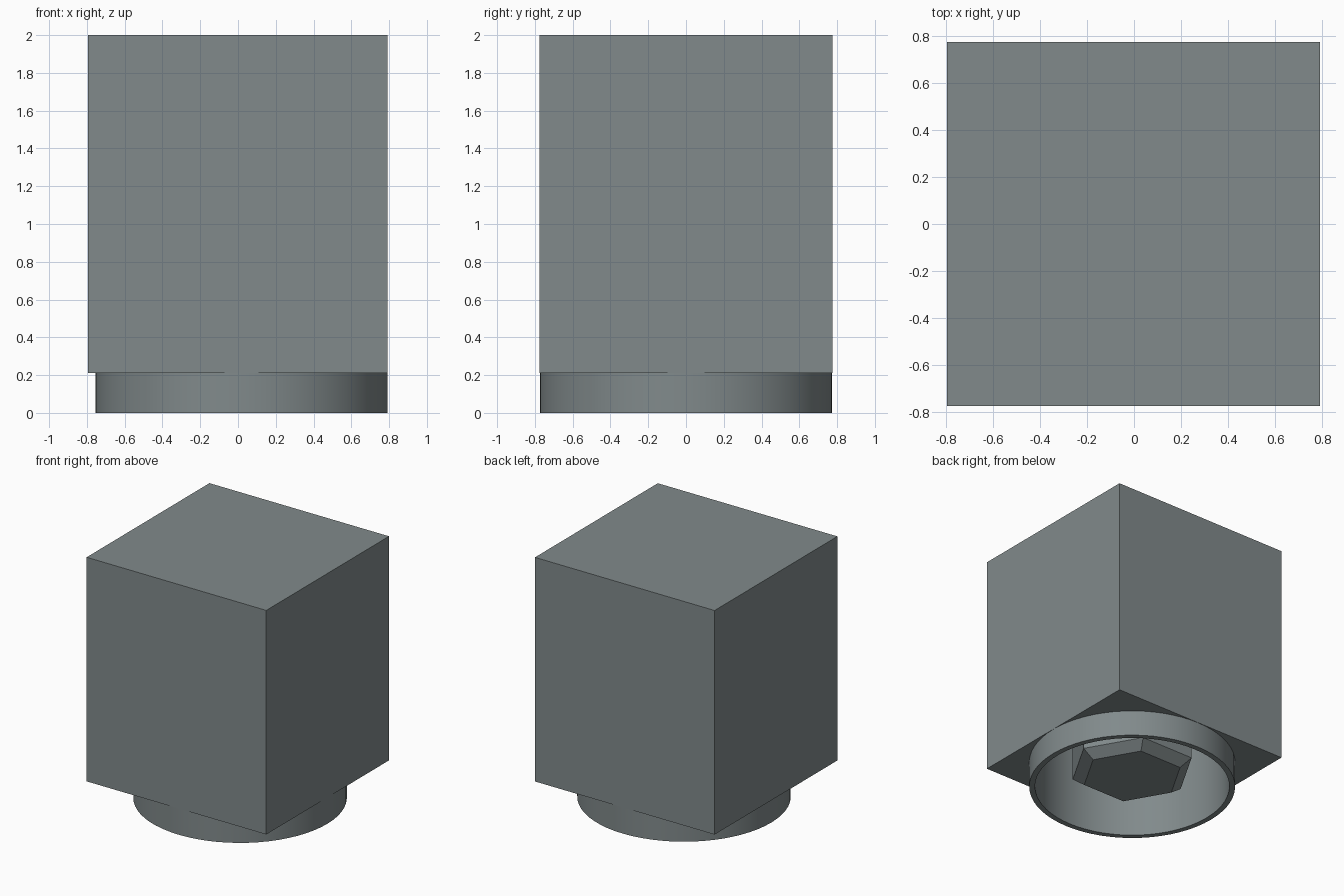
import bpy
import bmesh
import math
from mathutils import Matrix, Vector

if "Cube" in bpy.data.objects:
    bpy.data.objects.remove(bpy.data.objects["Cube"])

CX = 0.018          # axis of the round opening
SEG = 64

grey = bpy.data.materials.new("slate_grey")
grey.diffuse_color = (0.22, 0.255, 0.26, 1.0)
grey.use_nodes = True
grey.node_tree.nodes["Principled BSDF"].inputs["Base Color"].default_value = grey.diffuse_color


def finish(name, bm):
    bmesh.ops.recalc_face_normals(bm, faces=bm.faces[:])
    mesh = bpy.data.meshes.new(name)
    bm.to_mesh(mesh)
    bm.free()
    mesh.materials.append(grey)
    ob = bpy.data.objects.new(name, mesh)
    bpy.context.collection.objects.link(ob)
    return ob


def smooth(ob):
    bpy.ops.object.select_all(action='DESELECT')
    ob.select_set(True)
    bpy.context.view_layer.objects.active = ob
    bpy.ops.object.shade_smooth_by_angle(angle=math.radians(30))


def lathe(name, profile, seg, closed=False):
    """Stack regular rings from (radius, height) pairs around the opening axis."""
    bm = bmesh.new()
    rings = []
    for r, z in profile:
        rings.append([bm.verts.new((CX + r * math.cos(2 * math.pi * i / seg),
                                    r * math.sin(2 * math.pi * i / seg), z))
                      for i in range(seg)])
    pairs = list(zip(rings, rings[1:]))
    if closed:
        pairs.append((rings[-1], rings[0]))
    else:
        bm.faces.new(rings[0])
        bm.faces.new(rings[-1])
    for a, b in pairs:
        for i in range(seg):
            j = (i + 1) % seg
            bm.faces.new((a[i], a[j], b[j], b[i]))
    return finish(name, bm)


# Square housing
bm = bmesh.new()
bmesh.ops.create_cube(bm, size=1.0, matrix=Matrix.Translation((-0.0015, 0, 1.105))
                      @ Matrix.Diagonal((1.587, 1.55, 1.79, 1)))
housing = finish("housing", bm)

# Deep round cavity cut into the housing
cutter = lathe("cavity_cutter", [(0.73, 0.1), (0.73, 1.1)], SEG)
cut = housing.modifiers.new("cavity", 'BOOLEAN')
cut.operation = 'DIFFERENCE'
cut.solver = 'EXACT'
cut.object = cutter
bpy.context.view_layer.objects.active = housing
bpy.ops.object.modifier_apply(modifier="cavity")
bpy.data.objects.remove(cutter)
smooth(housing)

# Round collar below the housing
collar = lathe("collar", [(0.773, 0.0), (0.773, 0.21), (0.73, 0.21), (0.73, 0.0)],
               SEG, closed=True)
smooth(collar)

# Hexagonal core with a tapered tip, hanging inside the cavity
lathe("hex_core", [(0.383, 0.09), (0.475, 0.155), (0.475, 1.1)], 6)
